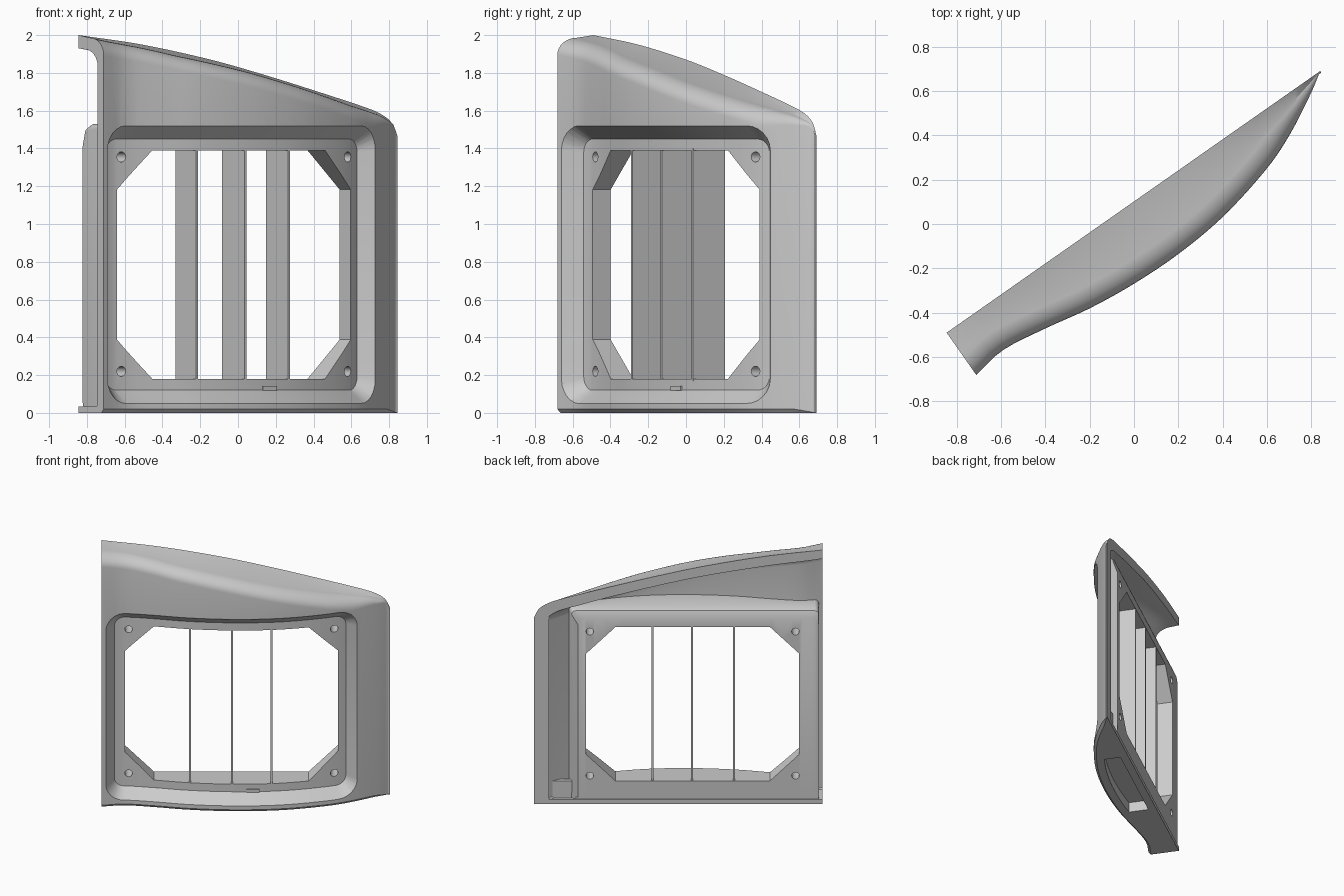
import bpy, bmesh, math
from mathutils import Vector

cube = bpy.data.objects.get("Cube")
if cube:
    bpy.data.objects.remove(cube, do_unlink=True)

grey = bpy.data.materials.new("plain grey")
grey.use_nodes = True
grey.diffuse_color = (0.6, 0.6, 0.6, 1)
grey.node_tree.nodes["Principled BSDF"].inputs["Base Color"].default_value = (0.6, 0.6, 0.6, 1)

# Local frame: u runs along the straight back, w points out of the curved front
START = Vector((-0.845, -0.49, 0))
U = Vector((0.8191, 0.5736, 0))
W = Vector((0.5736, -0.8191, 0))
LENGTH = 2.057
FRONT = [(0, .233), (.155, .210), (.376, .240), (.589, .280), (.818, .304), (1.06, .309),
         (1.318, .287), (1.608, .222), (1.776, .158), (1.967, .057), (2.057, 0)]
TOP = [(0, 2.0), (.41, 1.95), (.855, 1.87), (1.2, 1.79), (1.55, 1.70), (1.88, 1.61),
       (1.97, 1.575), (2.03, 1.53), (2.057, 1.47)]


def place(u, w, z):
    return START + U * u + W * w + Vector((0, 0, z))


def spline(pts, x):
    """Smooth curve through the points."""
    x = min(max(x, pts[0][0]), pts[-1][0])
    i = next(k for k in range(len(pts) - 1) if x <= pts[k + 1][0])
    slope = lambda k: ((pts[min(k + 1, len(pts) - 1)][1] - pts[max(k - 1, 0)][1]) /
                       (pts[min(k + 1, len(pts) - 1)][0] - pts[max(k - 1, 0)][0]))
    (x0, y0), (x1, y1) = pts[i], pts[i + 1]
    h = x1 - x0
    t = (x - x0) / h
    return ((2*t**3 - 3*t*t + 1) * y0 + (t**3 - 2*t*t + t) * h * slope(i)
            + (3*t*t - 2*t**3) * y1 + (t**3 - t*t) * h * slope(i + 1))


def front(u):
    return spline(FRONT, u)


def volume(mesh):
    bm = bmesh.new()
    bm.from_mesh(mesh)
    v = bm.calc_volume(signed=True)
    bm.free()
    return v


def loft(name, rings):
    """Solid through a row of equal closed rings of (u, w, z) points."""
    bm = bmesh.new()
    vs = [[bm.verts.new(place(*p)) for p in ring] for ring in rings]
    n = len(vs[0])
    for a, b in zip(vs, vs[1:]):
        for i in range(n):
            bm.faces.new((a[i], a[(i + 1) % n], b[(i + 1) % n], b[i]))
    bm.faces.new(vs[0][::-1])
    bm.faces.new(vs[-1])
    if bm.calc_volume(signed=True) < 0:
        bmesh.ops.reverse_faces(bm, faces=bm.faces[:])
    bm.normal_update()
    mesh = bpy.data.meshes.new(name)
    bm.to_mesh(mesh)
    bm.free()
    mesh.materials.append(grey)
    obj = bpy.data.objects.new(name, mesh)
    bpy.context.collection.objects.link(obj)
    return obj


def columns(u0, u1, z0, z1, r, steps, mid=1):
    """Rounded (or, with one step, chamfered) rectangle as (u, low, high) columns."""
    arc = []
    for k in range(steps + 1):
        a = math.pi / 2 * k / steps
        arc.append((r * (1 - math.cos(a)), r * (1 - math.sin(a))))
    left = [(u0 + d, z0 + e, z1 - e) for d, e in arc]
    right = [(u1 - d, z0 + e, z1 - e) for d, e in reversed(arc)]
    a, b = u0 + r, u1 - r
    middle = [(a + (b - a) * k / mid, z0, z1) for k in range(1, mid)]
    return left + middle + right


def layered(name, layers):
    """Solid from two or more column layers, each with its own depth rule."""
    rings = []
    for i in range(len(layers[0][0])):
        lows = [(c[i][0], f(c[i][0]), c[i][1]) for c, f in layers]
        highs = [(c[i][0], f(c[i][0]), c[i][2]) for c, f in layers]
        rings.append(lows + highs[::-1])
    return loft(name, rings)


def box(name, u0, u1, w0, w1, z0, z1):
    return loft(name, [[(u, w0, z0), (u, w1, z0), (u, w1, z1), (u, w0, z1)] for u in (u0, u1)])


def section(u, w0, w1, zb, zt, chamfer):
    """Side profile: flat floor, upright front, rounded shoulder, sloping top."""
    width = w1 - w0
    rw, rz = min(.12, .6 * width), .09 * min(1, width / .15)
    c = min(chamfer, .3 * width)
    drop = .015 * min(1, width / .05) + .2 * min(max(u, 0), .5) * max(w1, 0)
    pts = [(u, w0, zb), (u, w1 - c, zb), (u, w1, zb + c)]
    for k in range(9):
        a = math.pi / 2 * k / 8
        pts.append((u, w1 - rw + rw * math.cos(a), zt - drop - rz + rz * math.sin(a)))
    return pts + [(u, w0, zt)]


def combine(target, tool, operation):
    """Boolean that keeps the first solver result with a plausible volume."""
    before, extra = volume(target.data), volume(tool.data)
    low, high = ((max(before, extra), before + extra) if operation == "UNION"
                 else (max(before - extra, .05 * before), before))
    mod = target.modifiers.new("join", "BOOLEAN")
    mod.operation, mod.object = operation, tool
    for solver in ("MANIFOLD", "EXACT", "FLOAT"):
        mod.solver = solver
        graph = bpy.context.evaluated_depsgraph_get()
        graph.update()
        mesh = bpy.data.meshes.new_from_object(target.evaluated_get(graph))
        if low * .99 <= volume(mesh) <= high * 1.01:
            target.data = mesh
            break
    target.modifiers.remove(mod)
    bpy.data.objects.remove(tool, do_unlink=True)


# Curved outer shell, hollow and open at the back and at the tall end
us = [LENGTH * (1 - (1 - k / 48) ** 1.3) for k in range(49)]
body = loft("curved_housing", [section(u, 0, max(front(u), .008), 0, spline(TOP, u), .02) for u in us])
inner_us = [-.1 + 2.05 * k / 40 for k in range(41)]
hollow = loft("hollow", [section(u, -.1, max(front(u) - .055, -.05), .035,
                                 spline(TOP, u) - .06, .01) for u in inner_us])
combine(body, hollow, "DIFFERENCE")

# Thick window frame block with a softened rear edge
rear = columns(.025, 1.745, .004, 1.46, .05, 5, 24)
soft = columns(.025, 1.79, .004, 1.51, .03, 5, 24)
full = columns(.025, 1.81, .004, 1.53, .03, 5, 24)
block = layered("frame_block", [(rear, lambda u: .004), (soft, lambda u: .025),
                                (full, lambda u: .07), (full, lambda u: front(u) - .02)])
combine(body, block, "UNION")

# Ledge at the foot of the rear channel
combine(body, box("channel_ledge", 1.78, 1.94, .025, .06, .01, .17), "UNION")

# Flared front recess that follows the curve
recess = layered("recess", [
    (columns(.09, 1.743, .12, 1.45, .07, 6, 24), lambda u: front(u) - .09),
    (columns(-.01, 1.876, .004, 1.566, .17, 6, 24), lambda u: front(u) + .06)])
combine(body, recess, "DIFFERENCE")

# Window with chamfered corners
pane = columns(.165, 1.686, .18, 1.39, .208, 1)
combine(body, layered("window", [(pane, lambda u: -.2), (pane, lambda u: .6)]), "DIFFERENCE")

# Screw holes in the four corners
for u in (.192, 1.66):
    for z in (.22, 1.355):
        ring = [(u + .027 * math.cos(k * math.pi / 8), z + .027 * math.sin(k * math.pi / 8))
                for k in range(16)]
        hole = loft("hole", [[(a, w, b) for a, b in ring] for w in (-.2, .6)])
        combine(body, hole, "DIFFERENCE")

# Shallow pocket under the base
steps = [.65 + .8 * k / 10 for k in range(11)]
pocket = loft("pocket", [[(u, .06, -.1), (u, front(u) - .08, -.1),
                          (u, front(u) - .08, .08), (u, .06, .08)] for u in steps])
combine(body, pocket, "DIFFERENCE")

# Upright slats across the window
for i, (u, depth) in enumerate([(.63, .195), (.93, .214), (1.214, .21)]):
    box("slat_%d" % (i + 1), u - .007, u + .007, .006, depth, .17, 1.40)

# Small tab on the lower lip of the frame
w = front(1.08) - .09
box("lower_tab", 1.035, 1.125, w - .01, w + .008, .118, .142)

bpy.ops.object.select_all(action="DESELECT")
body.select_set(True)
bpy.context.view_layer.objects.active = body
bpy.ops.object.shade_smooth_by_angle(angle=math.radians(25))
